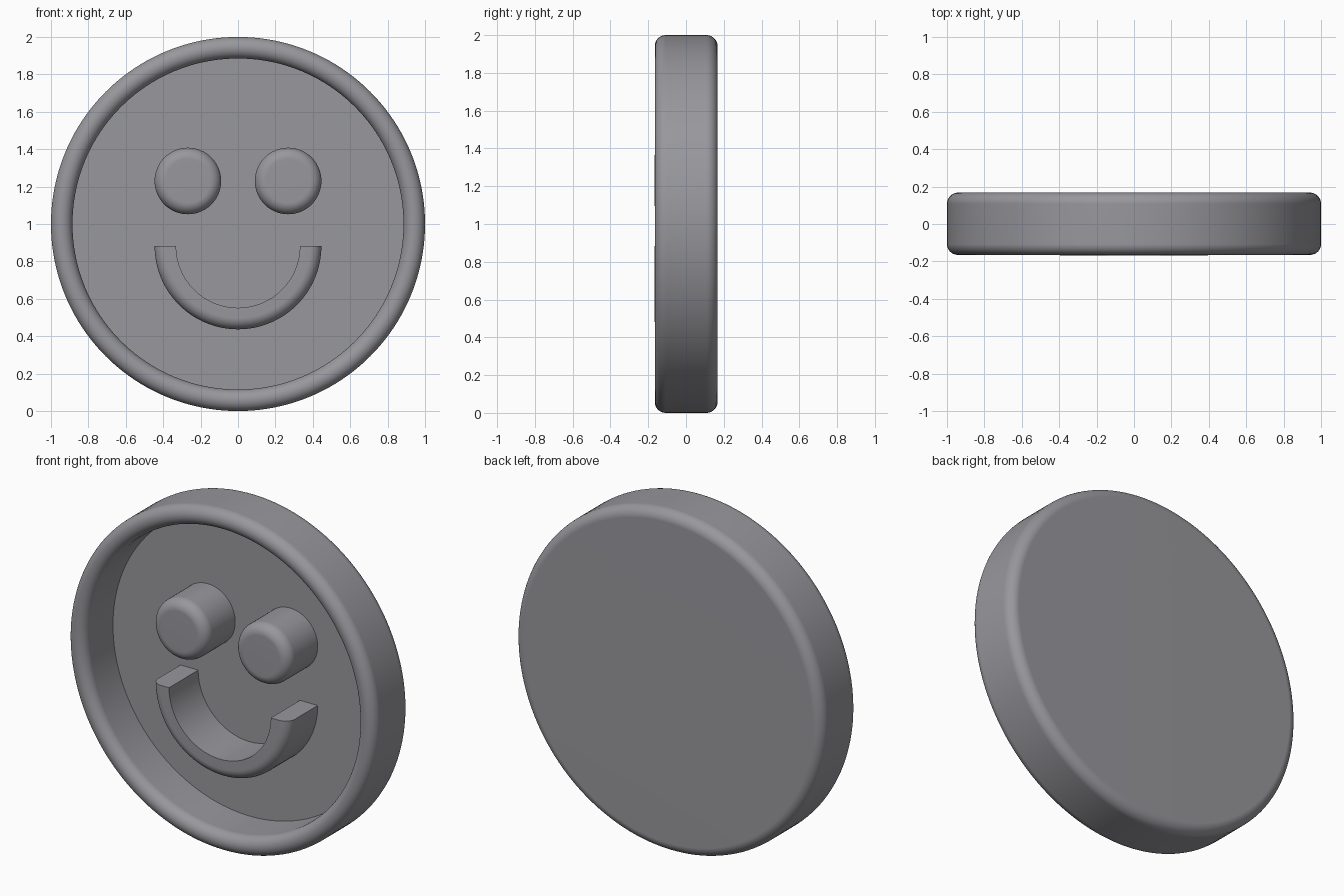
import bpy, bmesh
from math import sin, cos, pi, radians

if "Cube" in bpy.data.objects:
    bpy.data.objects.remove(bpy.data.objects["Cube"])

RIM, FRONT, BACK, FLOOR = -0.165, -0.168, 0.168, 0.103

# Dark grey finish shared by all parts
grey = bpy.data.materials.new("dark_grey")
grey.diffuse_color = (0.315, 0.31, 0.335, 1)
grey.use_nodes = True
grey.node_tree.nodes["Principled BSDF"].inputs["Base Color"].default_value = grey.diffuse_color


def arc(r, y, rad, a0, a1, n=8):
    """Points (radius, y) of a fillet centred on (r, y), angles in degrees."""
    return [(r + rad * cos(radians(a0 + (a1 - a0) * i / n)),
             y + rad * sin(radians(a0 + (a1 - a0) * i / n))) for i in range(n + 1)]


def lathe(name, profile, x, z, start=0, sweep=360, steps=96):
    """Revolve a profile about a y-directed axis; partial sweeps are closed and capped."""
    bm = bmesh.new()
    full = sweep == 360
    rings = []
    for i in range(steps if full else steps + 1):
        a = radians(start + sweep * i / steps)
        rings.append([bm.verts.new((x + r * cos(a), y, z + r * sin(a))) for r, y in profile])
    n = len(profile)
    for i in range(steps):
        p, q = rings[i], rings[(i + 1) % len(rings)]
        for j in range(n - 1 if full else n):
            k = (j + 1) % n
            bm.faces.new((p[j], p[k], q[k], q[j]))
    if not full:
        bm.faces.new(rings[0])
        bm.faces.new(rings[-1])
    bmesh.ops.remove_doubles(bm, verts=bm.verts, dist=1e-5)
    bmesh.ops.recalc_face_normals(bm, faces=bm.faces)
    mesh = bpy.data.meshes.new(name)
    bm.to_mesh(mesh)
    bm.free()
    mesh.materials.append(grey)
    ob = bpy.data.objects.new(name, mesh)
    bpy.context.collection.objects.link(ob)
    bpy.ops.object.select_all(action='DESELECT')
    ob.select_set(True)
    bpy.context.view_layer.objects.active = ob
    bpy.ops.object.shade_smooth_by_angle(angle=radians(35))
    mod = ob.modifiers.new("flat_normals", 'WEIGHTED_NORMAL')
    mod.keep_sharp = True
    return ob


# Round dish: recessed floor, fully rounded rim, filleted back edge
half = 0.0575
dish = [(0, FLOOR), (0.885, FLOOR)]
dish += arc(1 - half, RIM + half, half, -180, 0, 16)
dish += arc(0.94, BACK - 0.06, 0.06, 0, 90)
dish += [(0, BACK)]
lathe("dish", dish, 0, 1, steps=160)

# Eyes: raised pegs with a rounded front edge
eye = [(0, FRONT)] + arc(0.118, FRONT + 0.06, 0.06, -90, 0) + [(0.178, FLOOR + 0.01), (0, FLOOR + 0.01)]
for side, sx in (("left", -1), ("right", 1)):
    lathe("eye_" + side, eye, sx * 0.268, 1.23, steps=64)

# Mouth: lower half ring, rounded only on its outer front edge
mouth = [(0.331, FLOOR + 0.01), (0.331, FRONT)]
mouth += arc(0.386, FRONT + 0.06, 0.06, -90, 0) + [(0.446, FLOOR + 0.01)]
lathe("mouth", mouth, 0, 0.883, start=180, sweep=180, steps=64)
